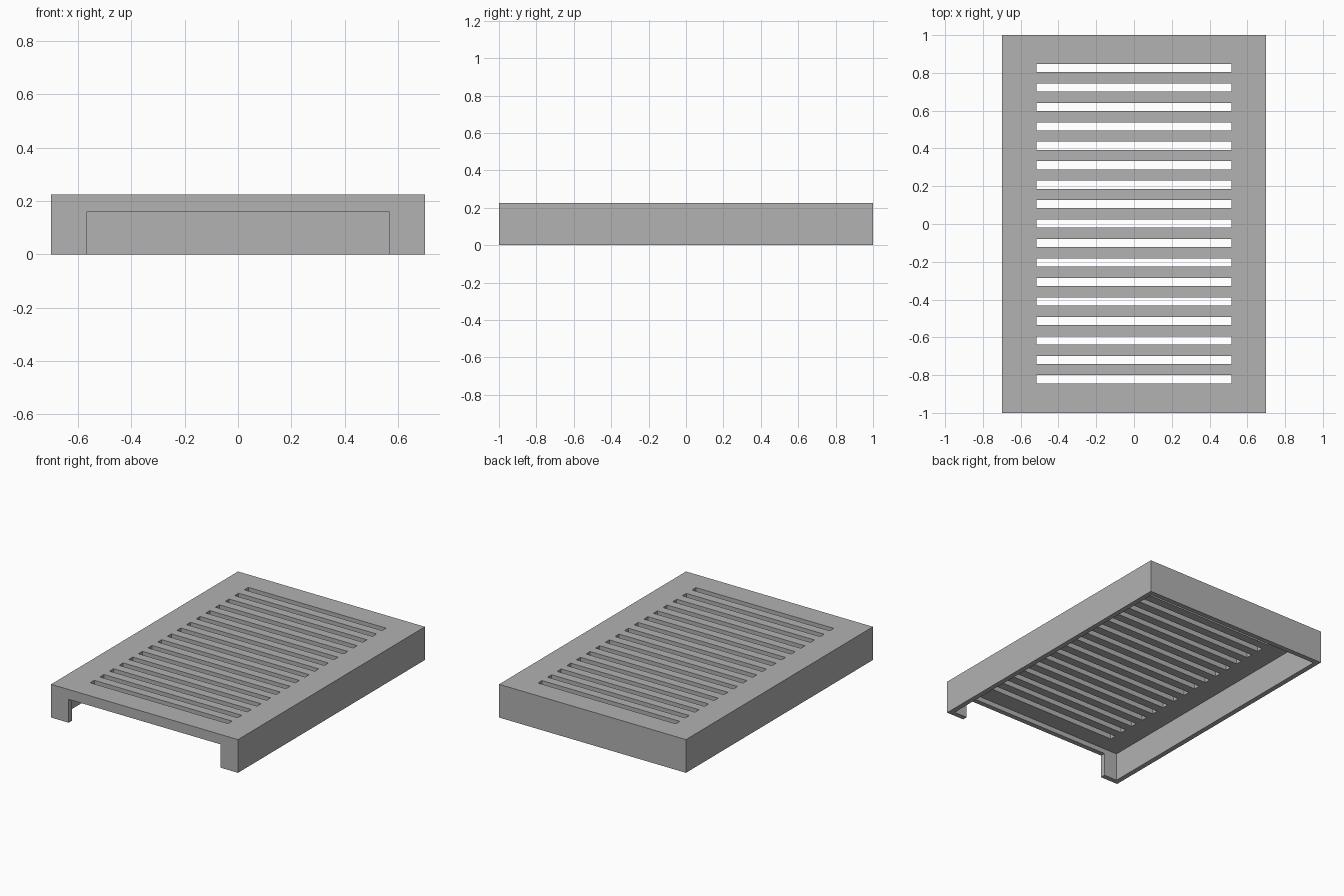
import bpy
import bmesh
from mathutils import Matrix, Vector

# Remove the default cube
default = bpy.data.objects.get("Cube")
if default:
    bpy.data.objects.remove(default, do_unlink=True)

# Main sizes
WIDTH, LENGTH, HEIGHT = 1.40, 2.0, 0.225
WALL = 0.034
OPENING_WIDTH, OPENING_HEIGHT = 1.136, 0.158
SLOT_COUNT, SLOT_PITCH = 17, 0.103
SLOT_LENGTH, SLOT_WIDTH = 1.032, 0.043
MARGIN = 0.1

# Plain grey material
grey = bpy.data.materials.new("plain_grey")
grey.use_nodes = True
colour = (0.445, 0.445, 0.445, 1)
grey.diffuse_color = colour
grey.node_tree.nodes["Principled BSDF"].inputs["Base Color"].default_value = colour


def make_boxes(name, boxes):
    """One object made of boxes, each given as (low corner, high corner)."""
    bm = bmesh.new()
    for low, high in boxes:
        low, high = Vector(low), Vector(high)
        place = Matrix.Translation((low + high) / 2) @ Matrix.Diagonal((*(high - low), 1))
        bmesh.ops.create_cube(bm, size=1, matrix=place)
    mesh = bpy.data.meshes.new(name)
    bm.to_mesh(mesh)
    bm.free()
    mesh.materials.append(grey)
    obj = bpy.data.objects.new(name, mesh)
    bpy.context.collection.objects.link(obj)
    return obj


def cut(target, name, boxes):
    """Cut boxes out of the target and discard the cutter."""
    cutter = make_boxes(name, boxes)
    cutter.hide_render = True
    modifier = target.modifiers.new(name, "BOOLEAN")
    modifier.operation = "DIFFERENCE"
    modifier.solver = "EXACT"
    modifier.object = cutter
    bpy.context.view_layer.objects.active = target
    bpy.ops.object.modifier_apply(modifier=name)
    bpy.data.objects.remove(cutter, do_unlink=True)


# Outer block of the cover
half_w, half_l = WIDTH / 2, LENGTH / 2
cover = make_boxes("vented_cover", [((-half_w, -half_l, 0), (half_w, half_l, HEIGHT))])

# Hollow underside
inner_w, inner_l = half_w - WALL, half_l - WALL
cut(cover, "hollow", [((-inner_w, -inner_l, -MARGIN), (inner_w, inner_l, HEIGHT - WALL))])

# Opening in the front wall
half_o = OPENING_WIDTH / 2
cut(cover, "front_opening", [((-half_o, -half_l - MARGIN, -MARGIN),
                              (half_o, -inner_l + MARGIN, OPENING_HEIGHT))])

# Row of vent slots through the top
slots = []
for i in range(SLOT_COUNT):
    y = (i - (SLOT_COUNT - 1) / 2) * SLOT_PITCH + 0.002
    slots.append(((-SLOT_LENGTH / 2, y - SLOT_WIDTH / 2, HEIGHT - 2 * WALL),
                  (SLOT_LENGTH / 2, y + SLOT_WIDTH / 2, HEIGHT + MARGIN)))
cut(cover, "vent_slots", slots)
